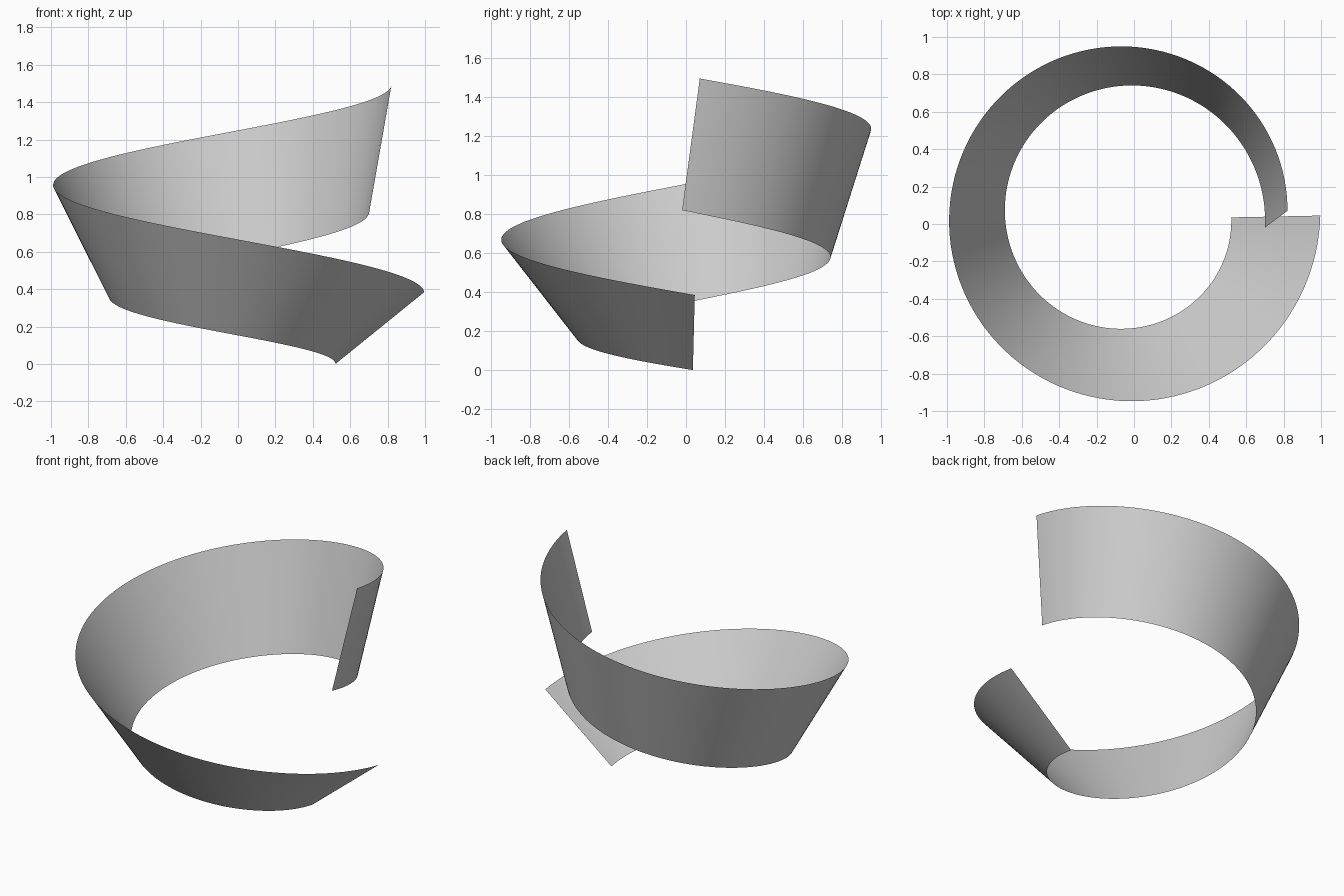
import bpy, bmesh
from math import radians, cos, sin

if "Cube" in bpy.data.objects:
    bpy.data.objects.remove(bpy.data.objects["Cube"])

SEG = 128
CX, CY = -0.04, 0.045


def smooth_value(vals, t):
    # polynomial through evenly spaced height readings
    n = len(vals) - 1
    total = 0.0
    for i, v in enumerate(vals):
        w = v
        for j in range(n + 1):
            if j != i:
                w *= (t * n - j) / (i - j)
        total += w
    return total


def edge_point(t, r0, r1, a0, a1, heights):
    # one point of a rising spiral edge
    r = r0 + (r1 - r0) * t
    a = radians(a0 + (a1 - a0) * t)
    return (CX + r * cos(a), CY + r * sin(a), smooth_value(heights, t))


# ribbon: one turn of a leaning spiral band, single sheet
bm = bmesh.new()
rows = []
for i in range(SEG + 1):
    t = i / SEG
    low = edge_point(t, 0.56, 0.743, -1, -365, (0, 0.165, 0.362, 0.583, 0.82))
    top = edge_point(t, 1.036, 0.861, 0, -358.3, (0.385, 0.672, 0.96, 1.238, 1.495))
    rows.append((bm.verts.new(low), bm.verts.new(top)))
for (a, b), (c, d) in zip(rows, rows[1:]):
    bm.faces.new((a, b, d, c)).smooth = True

mesh = bpy.data.meshes.new("spiral_ribbon")
bm.to_mesh(mesh)
bm.free()
ribbon = bpy.data.objects.new("spiral_ribbon", mesh)
bpy.context.collection.objects.link(ribbon)
